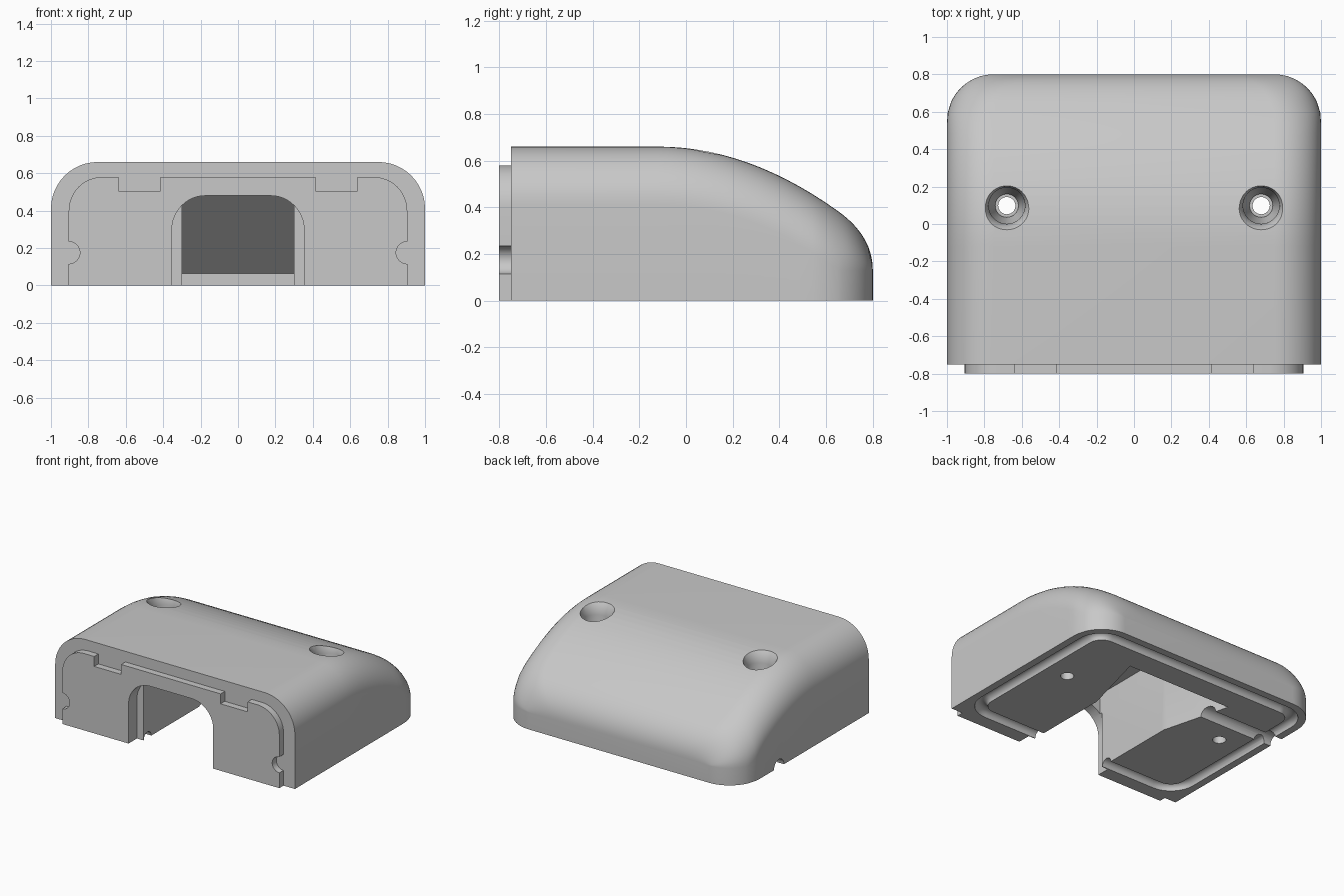
import bpy, bmesh, math

if "Cube" in bpy.data.objects:
    bpy.data.objects.remove(bpy.data.objects["Cube"])

grey = bpy.data.materials.new("plain grey")
grey.diffuse_color = (0.58, 0.58, 0.58, 1)
grey.use_nodes = True
grey.node_tree.nodes["Principled BSDF"].inputs["Base Color"].default_value = grey.diffuse_color


def make(name, bm):
    bmesh.ops.recalc_face_normals(bm, faces=bm.faces)
    me = bpy.data.meshes.new(name)
    bm.to_mesh(me)
    bm.free()
    me.materials.append(grey)
    ob = bpy.data.objects.new(name, me)
    bpy.context.collection.objects.link(ob)
    return ob


def loft(name, rings, ring_closed=False):
    """Skin closed rings of equal length; cap both ends or join them."""
    bm = bmesh.new()
    vs = [[bm.verts.new(p) for p in r] for r in rings]
    n = len(vs[0])
    pairs = list(zip(vs, vs[1:])) + ([(vs[-1], vs[0])] if ring_closed else [])
    for a, b in pairs:
        for i in range(n):
            bm.faces.new((a[i], a[(i + 1) % n], b[(i + 1) % n], b[i]))
    if not ring_closed:
        bm.faces.new(vs[0])
        bm.faces.new(vs[-1])
    return make(name, bm)


def prism_x(name, pts, x0, x1):
    return loft(name, [[(x, y, z) for y, z in pts] for x in (x0, x1)])


def prism_y(name, pts, y0, y1):
    return loft(name, [[(x, y, z) for x, z in pts] for y in (y0, y1)])


def prism_z(name, pts, z0, z1):
    return loft(name, [[(x, y, z) for x, y in pts] for z in (z0, z1)])


def lathe(name, cx, cy, prof, n=40):
    return loft(name, [[(cx + r * math.cos(2 * math.pi * i / n),
                         cy + r * math.sin(2 * math.pi * i / n), z)
                        for i in range(n)] for r, z in prof])


def arc(cx, cz, a, b, t0, t1, n=12):
    return [(cx + a * math.cos(math.radians(t0 + (t1 - t0) * i / n)),
             cz + b * math.sin(math.radians(t0 + (t1 - t0) * i / n))) for i in range(n + 1)]


def mirrored(half):
    """Close a right-hand half profile with its mirror image."""
    return half + [(-x, z) for x, z in reversed(half)]


def combine(ob, other, op):
    m = ob.modifiers.new(op, 'BOOLEAN')
    m.operation, m.solver, m.object = op, 'EXACT', other
    bpy.context.view_layer.objects.active = ob
    bpy.ops.object.modifier_apply(modifier=m.name)
    bpy.data.objects.remove(other)


# Shell: flat roof, long curve, then a tighter curve into the back wall
roof = [(-0.75, 0.66)]
for i in range(15):
    y = -0.12 + 0.77 * i / 14
    roof.append((y, 0.66 - 0.465 * (y + 0.12) ** 2))
for i in range(1, 15):
    t = i / 14
    s = 1 - t
    roof.append((s * s * 0.65 + 2 * s * t * 0.8 + t * t * 0.8,
                 s * s * roof[15][1] + 2 * s * t * 0.278 + t * t * 0.13))
rings = []
for y, h in roof:
    w = 0.75 + math.sqrt(max(0, 0.0625 - max(0, y - 0.55) ** 2))
    b = max(0.001, min(0.25, h - 0.13))
    half = [(w, 0)] + arc(w - 0.25, h - b, 0.25, b, 0, 90)
    rings.append([(x, y, z) for x, z in mirrored(half)])
cover = loft("cover", rings)

# Front locating flange with side and top notches
half = [(0.905, 0), (0.905, 0.115)] + arc(0.905, 0.175, 0.06, 0.06, 270, 90) + \
    arc(0.725, 0.4, 0.18, 0.18, 0, 90) + \
    [(0.64, 0.58), (0.64, 0.505), (0.415, 0.505), (0.415, 0.58)]
combine(cover, prism_y("flange", mirrored(half), -0.8, -0.7), 'UNION')

# Round-bottomed seal groove running round the underside
sections = []
for k in range(9):
    t = math.radians(180 * k / 8)
    sections.append((0.045 * math.cos(t), 0.045 * math.sin(t)))
sections += [(-0.045, -0.1), (0.045, -0.1)]
paths = []
for d, z in sections:
    r = 0.15 + d
    half = arc(0.75, -0.5, r, r, 270, 360) + arc(0.75, 0.55, r, r, 0, 90)
    paths.append([(x, y, z) for x, y in mirrored(half)])
combine(cover, loft("seal_groove", paths, True), 'DIFFERENCE')

# Arched doorway through the front wall
half = [(0.353, -0.1)] + arc(0.173, 0.3, 0.18, 0.18, 0, 90)
combine(cover, prism_y("doorway", mirrored(half), -0.9, -0.7), 'DIFFERENCE')

# Chamber behind it: flared towards the back, under a sloping ceiling
chamber = prism_z("chamber", mirrored([(0.3, -0.72), (0.3, -0.04), (0.44, 0.49)]), -0.1, 0.8)
combine(chamber, prism_x("ceiling", [(-0.9, -0.2), (-0.9, 0.58), (-0.1, 0.58), (0.48, 0.065),
                                     (0.48, -0.2)], -0.6, 0.6), 'INTERSECT')
combine(cover, chamber, 'DIFFERENCE')

# Cable groove out of the left side
combine(cover, prism_x("cable_groove", [(0.38, -0.1)] + arc(0.32, 0, 0.06, 0.06, 0, 180)
                       + [(0.26, -0.1)], -1.1, -0.28), 'DIFFERENCE')

# Countersunk screw holes
for sx in (-0.68, 0.68):
    combine(cover, lathe("screw_hole", sx, 0.098, [
        (0.046, -0.1), (0.046, 0.3), (0.062, 0.3), (0.062, 0.31), (0.095, 0.4), (0.097, 0.57),
        (0.102, 0.6), (0.115, 0.635), (0.135, 0.665), (0.135, 0.8)]), 'DIFFERENCE')

bpy.ops.object.select_all(action='DESELECT')
cover.select_set(True)
bpy.context.view_layer.objects.active = cover
bpy.ops.object.shade_smooth_by_angle(angle=math.radians(30))
